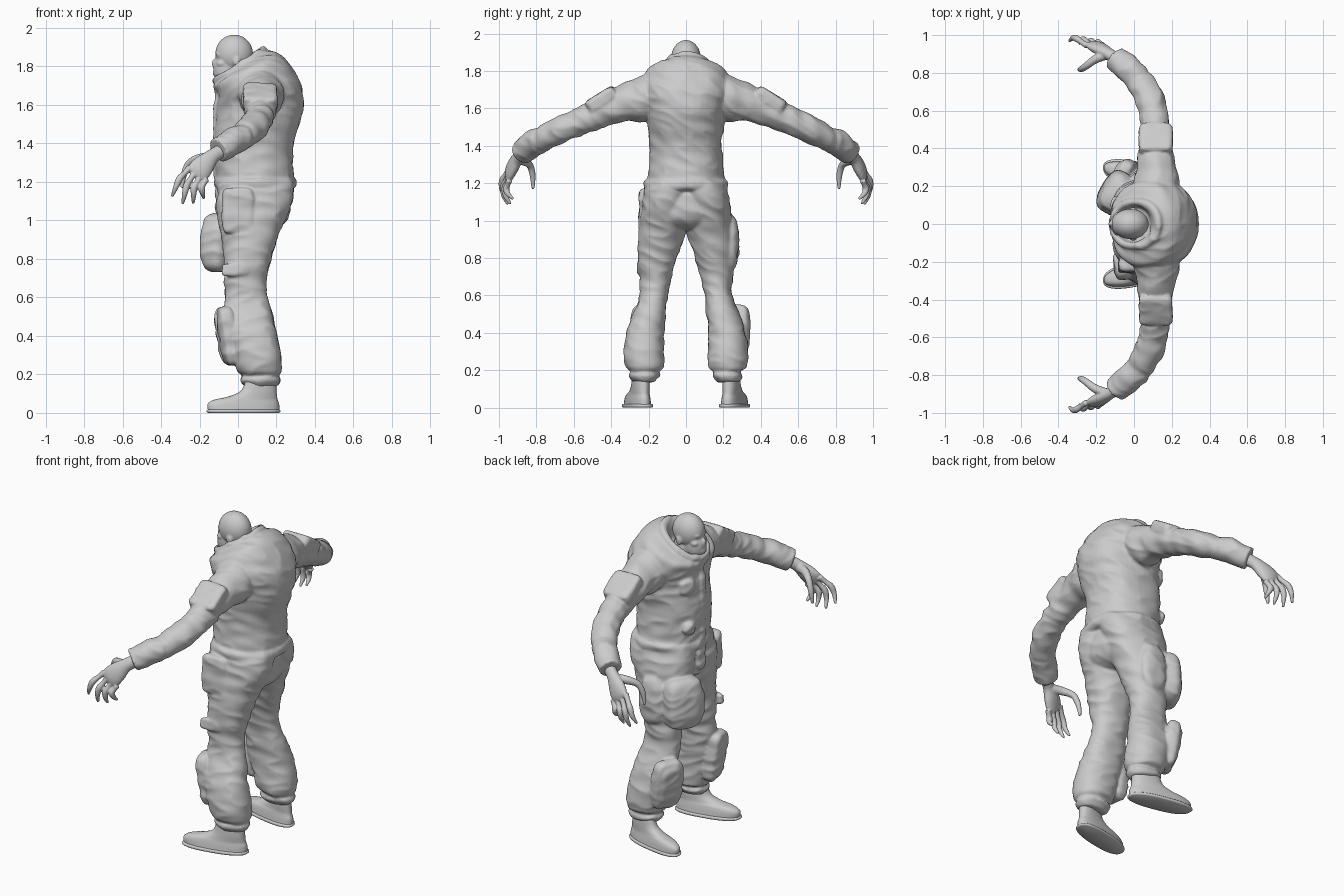
import bpy, bmesh, math
from mathutils import Vector, Euler, noise

cube = bpy.data.objects.get("Cube")
if cube:
    bpy.data.objects.remove(cube)

grey = bpy.data.materials.new("plain grey")
grey.use_nodes = True
grey.diffuse_color = (0.6, 0.6, 0.6, 1)
grey.node_tree.nodes["Principled BSDF"].inputs["Base Color"].default_value = (0.6, 0.6, 0.6, 1)


def finish(name, bm):
    mesh = bpy.data.meshes.new(name)
    bmesh.ops.recalc_face_normals(bm, faces=bm.faces)
    bm.to_mesh(mesh)
    bm.free()
    mesh.materials.append(grey)
    mesh.shade_smooth()
    obj = bpy.data.objects.new(name, mesh)
    bpy.context.scene.collection.objects.link(obj)
    return obj


def spline(rows, steps):
    """Catmull-Rom through rows of numbers."""
    pts = [Vector(r) for r in rows]
    pts = [pts[0]] + pts + [pts[-1]]
    out = []
    for a, b, c, d in zip(pts, pts[1:], pts[2:], pts[3:]):
        for i in range(steps):
            t = i / steps
            out.append((b * 2 + (c - a) * t + (a * 2 - b * 5 + c * 4 - d) * t * t
                        + (b * 3 - a - c * 3 + d) * t ** 3) / 2)
    return out + [pts[-1]]


def skin(name, rings):
    bm = bmesh.new()
    loops = [[bm.verts.new(p) for p in ring] for ring in rings]
    n = len(loops[0])
    for lo, hi in zip(loops, loops[1:]):
        for i in range(n):
            bm.faces.new((lo[i], lo[(i + 1) % n], hi[(i + 1) % n], hi[i]))
    bm.faces.new(loops[0][::-1])
    bm.faces.new(loops[-1])
    return finish(name, bm)


def circle(n, power=1.0):
    for i in range(n):
        a = math.tau * i / n
        c, s = math.cos(a), math.sin(a)
        yield a, math.copysign(abs(c) ** power, c), math.copysign(abs(s) ** power, s)


def stack(name, rows, steps=5, side=1, power=0.9, shear=0.0):
    """Horizontal sections: z, x0, x1, y0, y1, tilt."""
    rings = []
    for z, x0, x1, y0, y1, tilt in spline(rows, steps):
        cx, cy, rx, ry = (x0 + x1) / 2, (y0 + y1) / 2, (x1 - x0) / 2, (y1 - y0) / 2
        rings.append([(cx + rx * c, side * (cy + ry * s - shear * (cx + rx * c)), z + tilt * rx * c)
                      for _, c, s in circle(40, power)])
    return skin(name, rings)


def sweep(name, rows, ref, steps=5, side=1, fold=0.0, n=24):
    """Sections square to a path: x, y, z, wide radius, thin radius."""
    rows = spline(rows, steps)
    pts = [Vector(r[:3]) for r in rows]
    rings = []
    for k, (p, r) in enumerate(zip(pts, rows)):
        t = pts[min(k + 1, len(pts) - 1)] - pts[max(k - 1, 0)]
        u = t.cross(Vector(ref)).normalized()
        v = u.cross(t).normalized()
        ring = []
        for a, c, s in circle(n):
            q = p + (u * c * r[3] + v * s * r[4]) * (1 + fold * math.sin(k * 1.15 + 2 * math.sin(a)))
            ring.append((q.x, q.y * side, q.z))
        rings.append(ring)
    return skin(name, rings)


def pad(name, loc, half, rot=(0, 0, 0), power=0.5):
    """Rounded cushion."""
    bm = bmesh.new()
    bmesh.ops.create_uvsphere(bm, u_segments=32, v_segments=20, radius=1)
    turn = Euler(rot).to_matrix()
    for v in bm.verts:
        p = [math.copysign(abs(c) ** power, c) * h for c, h in zip(v.co, half)]
        v.co = turn @ Vector(p) + Vector(loc)
    return finish(name, bm)


def blend(name, parts, voxel, crease=0.0, rounds=3):
    """Fuse parts into one soft surface and add cloth creases."""
    bpy.ops.object.select_all(action='DESELECT')
    for p in parts:
        p.select_set(True)
    body = parts[0]
    bpy.context.view_layer.objects.active = body
    bpy.ops.object.join()
    body.name = name
    m = body.modifiers.new("fuse", 'REMESH')
    m.mode, m.voxel_size, m.use_smooth_shade = 'VOXEL', voxel, True
    s = body.modifiers.new("soften", 'SMOOTH')
    s.factor, s.iterations = 0.5, rounds
    for mod in ("fuse", "soften"):
        bpy.ops.object.modifier_apply(modifier=mod)
    if crease:
        move = []
        for v in body.data.vertices:
            q = v.co
            w = noise.noise(Vector((q.x * 7, q.y * 7, q.z * 15 + q.y * 6)))
            move.append(q + v.normal * crease * (1 - 2.2 * abs(w)))
        for v, q in zip(body.data.vertices, move):
            v.co = q
    body.data.shade_smooth()
    return body


# Jacket with a tilted open collar, and the trouser seat
suit = [stack("jacket", [
    (1.165, -.10, .28, -.205, .205, 0), (1.18, -.12, .298, -.222, .222, 0),
    (1.21, -.12, .298, -.22, .22, 0), (1.235, -.112, .285, -.2, .2, 0),
    (1.4, -.122, .285, -.192, .192, 0), (1.5, -.112, .315, -.2, .2, 0),
    (1.6, -.108, .338, -.21, .21, 0), (1.69, -.11, .318, -.24, .24, .15),
    (1.775, -.125, .225, -.215, .215, .45), (1.795, -.12, .155, -.14, .14, .62),
    (1.81, -.13, .142, -.132, .132, .64), (1.822, -.118, .126, -.116, .116, .64),
    (1.805, -.103, .105, -.1, .1, .64), (1.74, -.09, .09, -.09, .09, .6)]),
    pad("trouser_seat", (.085, 0, 1.08), (.185, .17, .13), power=.75)]

for side in (1, -1):
    # Sleeve and cuff
    suit.append(sweep("sleeve", [
        (.11, .08, 1.66, .11, .125), (.12, .22, 1.65, .115, .12), (.115, .35, 1.62, .092, .092),
        (.115, .48, 1.565, .077, .075), (.105, .58, 1.525, .072, .07), (.075, .68, 1.48, .075, .07),
        (.02, .77, 1.435, .066, .062), (0, .795, 1.425, .07, .067),
        (-.1, .88, 1.365, .064, .062)], (0, 0, 1), 6, side, .035))
    # Trouser leg gathered at the ankle
    suit.append(stack("trouser_leg", [
        (1.2, -.1, .285, -.05, .21, 0), (1.1, -.108, .28, -.02, .232, 0),
        (1.0, -.1, .24, -.01, .242, 0), (.92, -.085, .205, .01, .25, 0),
        (.8, -.07, .17, .05, .255, 0), (.7, -.07, .145, .08, .248, 0),
        (.6, -.065, .15, .1, .245, 0), (.5, -.065, .18, .11, .282, 0),
        (.4, -.055, .2, .12, .316, 0), (.3, -.025, .22, .12, .33, 0),
        (.22, .0, .222, .122, .32, 0), (.195, .03, .205, .148, .292, 0),
        (.17, .015, .218, .142, .302, 0), (.14, .04, .2, .17, .28, 0)], 5, side))
    # Sleeve pocket
    suit.append(pad("sleeve_pocket", (.115, side * .45, 1.645), (.085, .085, .034), (side * -.55, 0, 0), .25))

# Knee pads, hanging bag, pockets, strap and chest fittings
suit += [
    pad("right_knee_pad", (-.045, .25, .4), (.042, .09, .15), (0, -.16, -.45)),
    pad("right_knee_face", (-.075, .265, .405), (.02, .06, .11), (0, -.16, -.45)),
    pad("left_knee_pad", (-.05, -.215, .4), (.042, .075, .15), (0, -.16, .15)),
    pad("left_knee_face", (-.078, -.22, .405), (.02, .05, .11), (0, -.16, .15)),
    pad("hanging_bag", (-.095, .165, .885), (.075, .115, .15), (0, .04, -.5), .6),
    pad("bag_flap", (-.14, .185, .88), (.03, .075, .1), (0, .04, -.5), .6),
    pad("left_hip_pocket", (.0, -.22, 1.05), (.08, .03, .115), (0, 0, 0), .35),
    pad("left_thigh_strap", (-.015, -.24, .745), (.07, .018, .03), (0, 0, 0), .35),
    pad("right_thigh_fold", (.06, .225, .88), (.085, .055, .15), power=.8),
    pad("chest_disc", (-.085, .11, 1.57), (.02, .045, .045), (0, 0, -.5), .8),
    pad("belly_disc", (-.095, .11, 1.32), (.025, .035, .035), (0, 0, -.5), .8),
    pad("front_zip", (-.112, 0, 1.43), (.012, .02, .24)),
    pad("fly_flap", (-.1, 0, 1.1), (.016, .035, .07))]
blend("suit", suit, .009, .006)

# Head with brow, nose, jaw and ears
head = [pad("skull", (-.02, 0, 1.865), (.098, .08, .1), power=1),
        pad("jaw", (-.06, 0, 1.785), (.068, .06, .08), power=.9),
        pad("neck", (.0, 0, 1.76), (.07, .065, .1), power=1),
        pad("brow", (-.095, 0, 1.862), (.022, .05, .014), power=.8),
        pad("nose", (-.118, 0, 1.815), (.018, .013, .026), power=1),
        pad("lips", (-.118, 0, 1.765), (.014, .028, .016), power=1)]
for side in (1, -1):
    head.append(pad("cheek", (-.085, side * .042, 1.815), (.026, .02, .018), power=1))
    head.append(pad("ear", (-.005, side * .076, 1.825), (.02, .012, .028), power=1))
blend("head", head, .006, 0, 2)

# Bare hands: palm, four fingers fanned by rule, thumb
for side in (1, -1):
    hand = [sweep("palm", [(-.07, .86, 1.37, .038, .034), (-.13, .898, 1.335, .038, .031),
                           (-.175, .925, 1.29, .056, .032), (-.205, .943, 1.255, .06, .026),
                           (-.225, .95, 1.235, .048, .016)], (0, 1, 0), 4, side)]
    for i, reach in enumerate((0, .035, .03, 0)):
        k = i / 3
        base = Vector((-.25 + .085 * k, .945, 1.275 - .06 * k))
        mid = Vector((-.305 + .115 * k, .982 - .02 * k, 1.215 - .045 * k - reach * .5))
        tip = Vector((-.343 + .165 * k, .968 - .045 * k, 1.125 - .01 * k - reach))
        low = mid.lerp(tip, .5) + Vector((0, .01, 0))
        hand.append(sweep("finger", [(*base, .018, .018), (*base.lerp(mid, .5), .0145, .0145),
                                     (*mid, .018, .018), (*low, .014, .014), (*tip, .007, .007)],
                          (0, 1, 0), 4, side, n=12))
    hand.append(sweep("thumb", [(-.14, .9, 1.325, .03, .028), (-.205, .872, 1.32, .025, .023),
                                (-.255, .835, 1.295, .019, .019), (-.28, .82, 1.24, .016, .016),
                                (-.292, .818, 1.17, .008, .008)], (0, 1, 0), 4, side, n=12))
    blend("right_hand" if side > 0 else "left_hand", hand, .0045, 0, 2)

    # Boot and sole, toes turned out
    stack("boot", [(.01, -.155, .215, .205, .325, 0), (.045, -.158, .214, .21, .32, 0),
                   (.068, -.125, .206, .215, .315, 0), (.085, -.05, .203, .22, .312, 0),
                   (.12, .02, .2, .222, .31, 0), (.2, .045, .195, .225, .305, 0)],
          4, side, .85, .2)
    stack("boot_sole", [(0, -.155, .213, .2, .33, 0), (.005, -.163, .22, .196, .334, 0),
                        (.013, -.163, .22, .196, .334, 0), (.018, -.155, .213, .2, .33, 0)],
          2, side, .8, .2)
